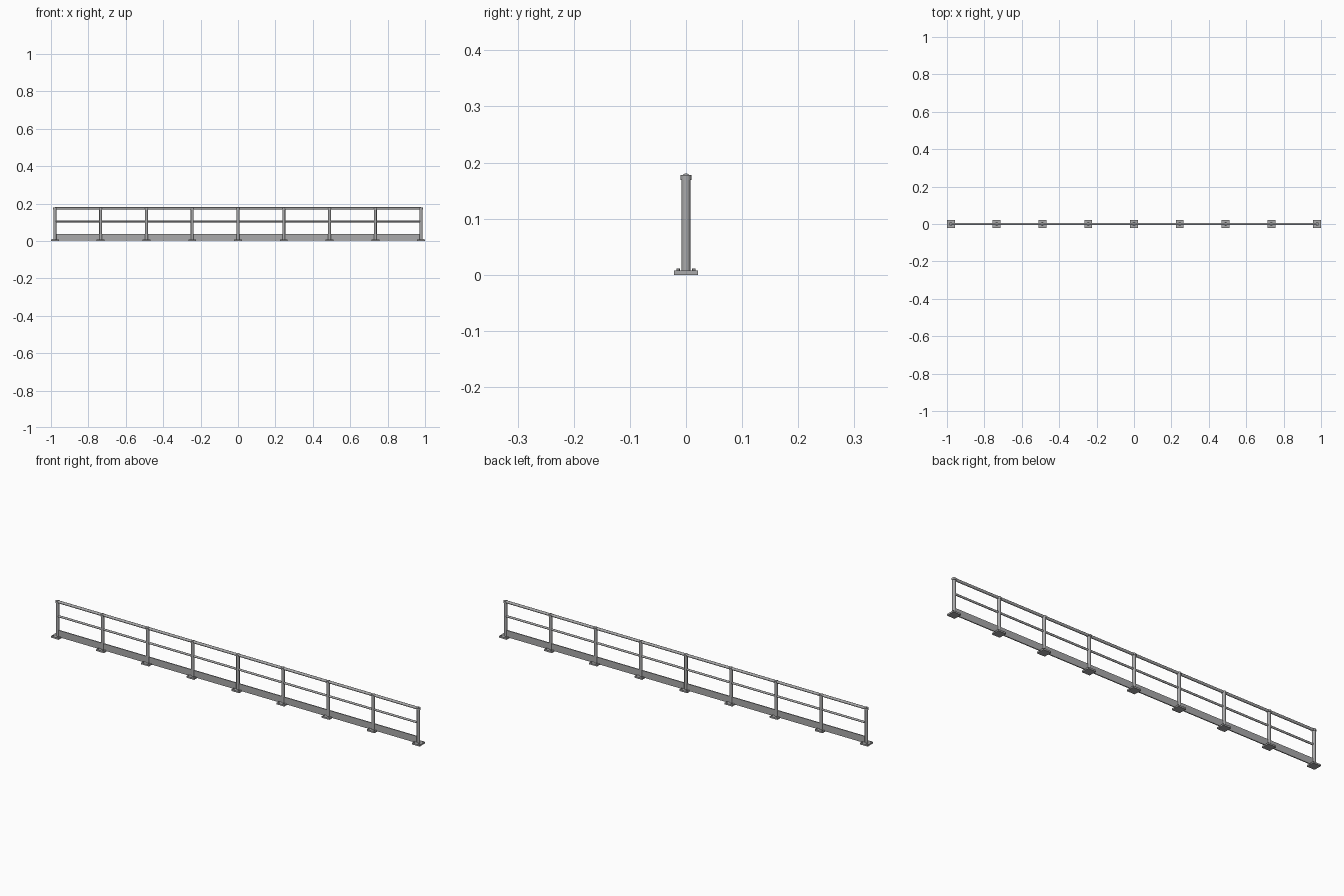
import bpy, math

if "Cube" in bpy.data.objects:
    bpy.data.objects.remove(bpy.data.objects["Cube"])

def material(name, v):
    m = bpy.data.materials.new(name)
    m.diffuse_color = (v, v, v * 1.01, 1)
    m.use_nodes = True
    m.node_tree.nodes["Principled BSDF"].inputs["Base Color"].default_value = m.diffuse_color
    return m

STEEL = material("galvanised_steel", 0.40)

def finish(o, name, smooth=False):
    o.name = name
    o.data.materials.append(STEEL)
    if smooth:
        bpy.ops.object.shade_smooth_by_angle(angle=math.radians(40))
    return o

def box(name, x0, x1, y0, y1, z0, z1):
    bpy.ops.mesh.primitive_cube_add(size=1, location=((x0+x1)/2, (y0+y1)/2, (z0+z1)/2))
    o = bpy.context.object
    o.scale = (x1-x0, y1-y0, z1-z0)
    bpy.ops.object.transform_apply(location=False, rotation=False, scale=True)
    return finish(o, name)

def upright(name, x, y, r, z0, z1, sides=12):
    bpy.ops.mesh.primitive_cylinder_add(vertices=sides, radius=r, depth=z1-z0,
                                        location=(x, y, (z0+z1)/2))
    return finish(bpy.context.object, name, sides > 6)

def rail(name, z, r, half):
    bpy.ops.mesh.primitive_cylinder_add(vertices=12, radius=r, depth=2*half,
                                        location=(0, 0, z), rotation=(0, math.pi/2, 0))
    return finish(bpy.context.object, name, True)

END, COUNT = 0.979, 9

# Long members
rail("top_rail", 0.1742, 0.0066, END)
rail("mid_rail", 0.104, 0.005, END)
box("toe_board", -END, END, -0.0025, 0.0025, 0.003, 0.036)

# Posts with cap fitting, base plate and bolts
for i in range(COUNT):
    x = -END + 2 * END * i / (COUNT - 1)
    upright(f"post_{i}", x, 0, 0.008, 0.006, 0.172)
    upright(f"post_cap_{i}", x, 0, 0.0098, 0.169, 0.178)
    box(f"base_plate_{i}", x-0.021, x+0.021, -0.021, 0.021, 0, 0.0075)
    for sx in (-1, 1):
        for sy in (-1, 1):
            upright(f"bolt_{i}", x+sx*0.014, sy*0.014, 0.0032, 0.007, 0.0115, 6)
